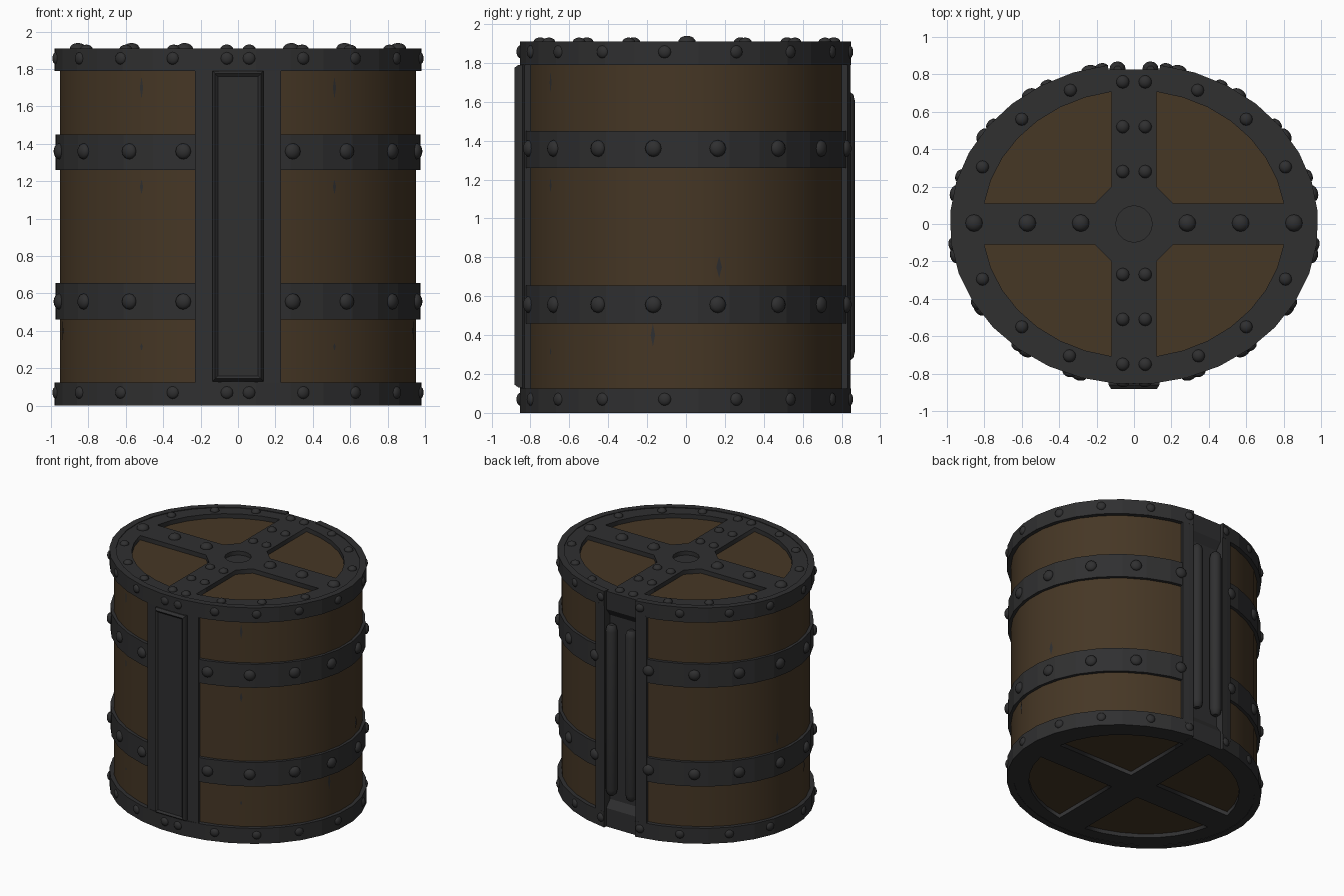
import bpy, bmesh, math
from mathutils import Matrix, Vector

if "Cube" in bpy.data.objects:
    bpy.data.objects.remove(bpy.data.objects["Cube"])

def material(name, rgb):
    m = bpy.data.materials.new(name)
    m.diffuse_color = (*rgb, 1)
    m.use_nodes = True
    m.node_tree.nodes["Principled BSDF"].inputs["Base Color"].default_value = m.diffuse_color
    return m

WOOD = material("brown wood", (0.061, 0.038, 0.0185))
METAL = material("dark iron", (0.029, 0.029, 0.030))
N = 32
TAU = 2 * math.pi

def finish(name, bm, mat, smooth=False):
    bmesh.ops.recalc_face_normals(bm, faces=bm.faces)
    me = bpy.data.meshes.new(name)
    bm.to_mesh(me)
    bm.free()
    ob = bpy.data.objects.new(name, me)
    bpy.context.collection.objects.link(ob)
    me.materials.append(mat)
    if smooth:
        bpy.ops.object.select_all(action='DESELECT')
        bpy.context.view_layer.objects.active = ob
        ob.select_set(True)
        bpy.ops.object.shade_smooth_by_angle(angle=math.radians(35))
    return ob

def ell(a, b, t):
    return a * math.cos(t), b * math.sin(t)

def arc_band(name, a, b, depth, z0, z1, t0, t1):
    """Solid curved strip following the oval."""
    n = max(2, round(N * (t1 - t0) / TAU))
    bm = bmesh.new()
    rows = []
    for i in range(n + 1):
        t = t0 + (t1 - t0) * i / n
        o, q = ell(a, b, t), ell(a - depth, b - depth, t)
        rows.append([bm.verts.new((*p, z)) for p, z in ((o, z0), (o, z1), (q, z1), (q, z0))])
    for r, s in zip(rows, rows[1:]):
        for k in range(4):
            bm.faces.new((r[k], s[k], s[(k + 1) % 4], r[(k + 1) % 4]))
    bm.faces.new(rows[0])
    bm.faces.new(rows[-1])
    return finish(name, bm, METAL)

def loft(name, loops, mat, smooth=False):
    """Skin between matching closed loops, capped at both ends."""
    bm = bmesh.new()
    vs = [[bm.verts.new(p) for p in l] for l in loops]
    for r, s in zip(vs, vs[1:]):
        for i in range(len(r)):
            j = (i + 1) % len(r)
            bm.faces.new((r[i], r[j], s[j], s[i]))
    bm.faces.new(vs[0])
    bm.faces.new(vs[-1])
    return finish(name, bm, mat, smooth)

def plate(name, outlines, z0, z1):
    """Flat plate with holes, from filled outlines."""
    cu = bpy.data.curves.new(name, 'CURVE')
    cu.dimensions = '2D'
    cu.fill_mode = 'BOTH'
    cu.extrude = (z1 - z0) / 2
    for pts in outlines:
        sp = cu.splines.new('POLY')
        sp.points.add(len(pts) - 1)
        for p, c in zip(sp.points, pts):
            p.co = (c[0], c[1], 0, 1)
        sp.use_cyclic_u = True
    ob = bpy.data.objects.new(name, cu)
    bpy.context.collection.objects.link(ob)
    ob.location.z = (z0 + z1) / 2
    cu.materials.append(METAL)
    bpy.ops.object.select_all(action='DESELECT')
    bpy.context.view_layer.objects.active = ob
    ob.select_set(True)
    bpy.ops.object.convert(target='MESH')

def rivets(name, items, flat):
    """items: (position, normal, radius)"""
    bm = bmesh.new()
    for p, n, r in items:
        m = (Matrix.Translation(p) @ Vector(n).to_track_quat('Z', 'Y').to_matrix().to_4x4()
             @ Matrix.Diagonal((r, r, r * flat, 1)))
        bmesh.ops.create_uvsphere(bm, u_segments=12, v_segments=8, radius=1, matrix=m)
    finish(name, bm, METAL, True)

# Wooden drum with a notch at the back
GAP = 0.14
d = math.asin(GAP / 0.955)
prof = [ell(0.955, 0.825, math.pi / 2 + d + (TAU - 2 * d) * i / N) for i in range(N + 1)]
prof += [(GAP, 0.76), (-GAP, 0.76)]
loft("wooden_drum", [[(x, y, z) for x, y in prof] for z in (0.035, 1.87)], WOOD, True)

# Rims and middle hoops, open at the back
A, B = 0.985, 0.858
d = math.asin(GAP / A)
back = (math.pi / 2 + d, 2.5 * math.pi - d)
for name, a, b, z0, z1 in (("bottom_rim", A, B, 0, 0.125), ("top_rim", A, B, 1.79, 1.91),
                           ("lower_hoop", 0.978, 0.85, 0.46, 0.655),
                           ("upper_hoop", 0.978, 0.85, 1.26, 1.45)):
    arc_band(name, a, b, 0.05, z0, z1, *back)

# Upright straps at front and back
e = math.asin(0.23 / A)
arc_band("front_strap", 0.98, 0.855, 0.06, 0.1, 1.8, 1.5 * math.pi - e, 1.5 * math.pi + e)
arc_band("back_strap_left", 0.98, 0.855, 0.1, 0.1, 1.8, math.pi / 2 + d, math.pi / 2 + e)
arc_band("back_strap_right", 0.98, 0.855, 0.1, 0.1, 1.8, math.pi / 2 - e, math.pi / 2 - d)

# Raised front panel with bevelled border
def rect(x, z0, z1, y):
    return [(-x, y, z0), (x, y, z0), (x, y, z1), (-x, y, z1)]
loft("front_panel", [rect(0.135, 0.13, 1.79, -0.82), rect(0.135, 0.13, 1.79, -0.862),
                     rect(0.122, 0.145, 1.775, -0.882), rect(0.108, 0.16, 1.76, -0.87)], METAL)

# Back channel: lining with thicker sloped ends
side = [(0.74, 0.0), (0.825, 0.0), (0.825, 0.15), (0.785, 0.21),
        (0.785, 1.70), (0.825, 1.76), (0.825, 1.905), (0.74, 1.905)]
loft("back_channel", [[(x, y, z) for y, z in side] for x in (-0.142, 0.142)], METAL)

# Two upright rods in the channel
for s, label in ((-1, "left"), (1, "right")):
    loops = [[(s * 0.088 + r * math.cos(TAU * k / 12), 0.826 + r * math.sin(TAU * k / 12), z)
              for k in range(12)]
             for r, z in ((0.02, 0.27), (0.036, 0.285), (0.044, 0.32),
                          (0.044, 1.6), (0.036, 1.635), (0.02, 1.65))]
    loft("back_rod_" + label, loops, METAL, True)

# Top and bottom plates with four openings
def quadrants(c):
    a, b, w, h = 0.81, 0.715, 0.12, 0.11
    t0, t1 = math.asin(h / b), math.acos(w / a)
    pts = [ell(a, b, t0 + (t1 - t0) * i / 7) for i in range(8)]
    pts += [(w, h + c), (w + c, h)] if c else [(w, h)]
    return [[(x * sx, y * sy) for x, y in pts] for sx in (1, -1) for sy in (1, -1)]
def oval(a, b, n):
    return [ell(a, b, TAU * i / n) for i in range(n)]
plate("top_plate", [oval(0.945, 0.822, N), oval(0.097, 0.097, 20)] + quadrants(0.09), 1.84, 1.905)
plate("bottom_plate", [oval(0.945, 0.822, N)] + quadrants(0), 0.003, 0.06)
loft("hub_floor", [[(x, y, z) for x, y in oval(0.12, 0.12, 20)] for z in (1.85, 1.873)], METAL)

# Rivets around rims and hoops
def around(pts, zs, a, b, r):
    out = []
    for x, y in pts:
        t = math.atan2(y / b, x / a)
        px, py = ell(a, b, t)
        out += [((s * px, py, z), (s * px / a**2, py / b**2, 0), r) for z in zs for s in (1, -1)]
    return out
rivets("rim_rivets", around([(0.06, -0.855), (0.35, -0.8), (0.63, -0.66), (0.85, -0.43),
       (0.975, -0.11), (0.94, 0.26), (0.77, 0.54), (0.47, 0.75), (0.175, 0.845)],
       (0.07, 1.857), 0.98, 0.853, 0.034), 0.6)
rivets("hoop_rivets", around([(0.295, -0.815), (0.585, -0.685), (0.83, -0.455), (0.965, -0.17),
       (0.965, 0.165), (0.82, 0.48), (0.57, 0.705), (0.24, 0.825)],
       (0.557, 1.36), 0.975, 0.848, 0.043), 0.65)

# Rivets on the top plate
spots = [(x, 0.005, 0.046) for x in (0.285, 0.57, 0.855)]
spots += [(0.06, y, 0.035) for y in (0.76, 0.52, 0.28, -0.27, -0.51, -0.75)]
spots += [(x, y, 0.034) for x, y in ((0.34, 0.715), (0.6, 0.56), (0.81, 0.305),
                                     (0.81, -0.295), (0.6, -0.55), (0.345, -0.705))]
rivets("top_rivets", [((s * x, y, 1.905), (0, 0, 1), r) for x, y, r in spots for s in (1, -1)], 0.75)

# Thin dark cracks in the wood
bm = bmesh.new()
for x, y, z, w, h in ((0.515, -0.695, 1.7, 0.01, 0.06), (0.515, -0.695, 1.17, 0.01, 0.04),
                      (0.515, -0.695, 0.315, 0.008, 0.02), (0.935, 0.17, 0.75, 0.015, 0.055),
                      (0.935, -0.17, 0.4, 0.012, 0.06)):
    for s in (1, -1):
        t = math.atan2(y / 0.825, x / 0.955)
        n = Vector((s * math.cos(t) / 0.955, math.sin(t) / 0.825, 0)).normalized()
        px, py = ell(0.955, 0.825, t)
        c = Vector((s * px, py, z)) + n * 0.002
        u = Vector((-n.y, n.x, 0)) * s
        q = [bm.verts.new(c + v) for v in (u * w, Vector((0, 0, h)), -u * w, Vector((0, 0, -h)))]
        f = bm.faces.new(q)
        f.normal_update()
        if f.normal.dot(n) < 0:
            f.normal_flip()
me = bpy.data.meshes.new("wood_cracks")
bm.to_mesh(me)
bm.free()
me.materials.append(METAL)
bpy.context.collection.objects.link(bpy.data.objects.new("wood_cracks", me))
